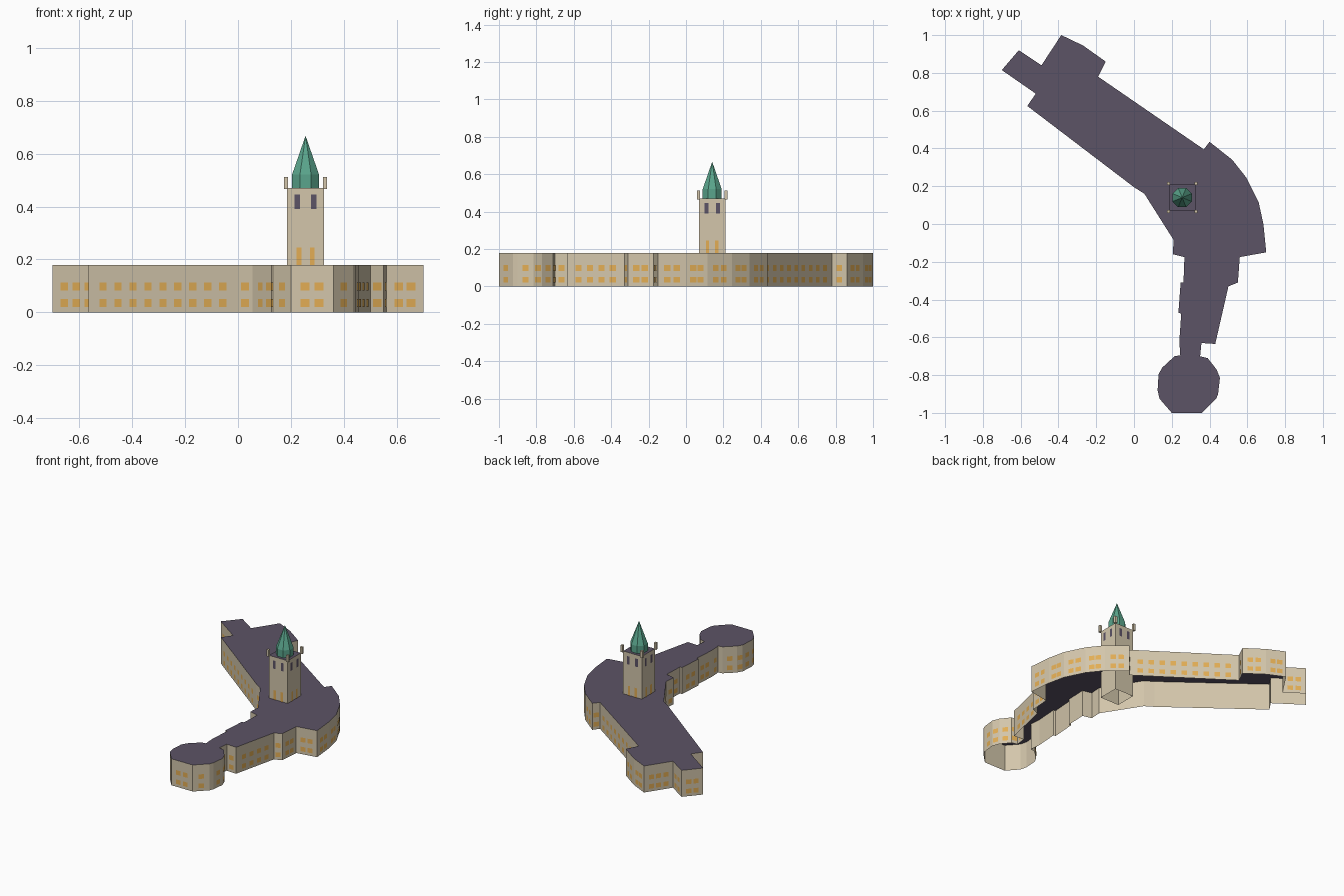
import bpy
import bmesh
from math import pi, cos
from mathutils import Vector, Matrix

default_cube = bpy.data.objects.get("Cube")
if default_cube:
    bpy.data.objects.remove(default_cube, do_unlink=True)


def make_material(name, hex_colour):
    """Flat material from an sRGB hex colour, stored as linear values."""
    channels = [int(hex_colour[i:i + 2], 16) / 255 for i in (0, 2, 4)]
    linear = [c / 12.92 if c < 0.04045 else ((c + 0.055) / 1.055) ** 2.4 for c in channels]
    material = bpy.data.materials.new(name)
    material.use_nodes = True
    material.diffuse_color = (*linear, 1)
    shader = material.node_tree.nodes["Principled BSDF"]
    shader.inputs["Base Color"].default_value = (*linear, 1)
    shader.inputs["Roughness"].default_value = 0.9
    return material


stone = make_material("pale stone", "d3c6ab")
slate = make_material("purple slate", "5c5366")
amber = make_material("amber window", "e3ae55")
copper = make_material("green copper", "5aa58c")


def finish(name, bm, *materials):
    mesh = bpy.data.meshes.new(name)
    bm.to_mesh(mesh)
    bm.free()
    for material in materials:
        mesh.materials.append(material)
    obj = bpy.data.objects.new(name, mesh)
    bpy.context.collection.objects.link(obj)
    return obj


def add_prism(bm, outline, bottom, top):
    """Vertical walls with a top cap; the underside stays open."""
    low = [bm.verts.new((x, y, bottom)) for x, y in outline]
    high = [bm.verts.new((x, y, top)) for x, y in outline]
    for i in range(len(low)):
        j = (i + 1) % len(low)
        bm.faces.new((low[i], low[j], high[j], high[i]))
    cap = bm.faces.new(high)
    cap.material_index = 1


def add_pane(bm, centre, along, width, bottom, top):
    """Window plate just proud of a wall that runs along the given direction."""
    outward = Vector((along.y, -along.x))
    middle = centre + outward * 0.002
    a = middle - along * width / 2
    b = middle + along * width / 2
    corners = ((a, bottom), (b, bottom), (b, top), (a, top))
    bm.faces.new([bm.verts.new((p.x, p.y, z)) for p, z in corners])


# Plan of the building, counter-clockwise
WING = [(-.70, .815), (-.52, .69), (-.565, .625), (0, .195), (.055, .16),
        (.21, -.085), (.205, -.16), (.267, -.175), (.262, -.31), (.247, -.31),
        (.235, -.47), (.25, -.475), (.24, -.62), (.245, -.695)]
ROTUNDA = [(.215, -.70), (.15, -.76), (.13, -.795), (.125, -.88), (.135, -.925),
           (.20, -1), (.36, -1), (.435, -.925), (.445, -.9), (.455, -.815),
           (.437, -.77), (.39, -.71)]
CURVED_SIDE = [(.35, -.70), (.357, -.63), (.43, -.635), (.50, -.33), (.55, -.31),
               (.56, -.175), (.70, -.15), (.685, 0), (.66, .115), (.595, .245),
               (.52, .34), (.40, .435), (.37, .395), (-.19, .78)]
END_BLOCK = [(-.15, .86), (-.27, .945), (-.385, 1), (-.49, .84), (-.61, .92)]
plan = [Vector(p) for p in WING + ROTUNDA + CURVED_SIDE + END_BLOCK]
ROOF_Z = 0.18

bm = bmesh.new()
add_prism(bm, plan, 0, ROOF_Z)
finish("main_building", bm, stone, slate)

# Two rows of windows, evenly spaced on every wall
bm = bmesh.new()
for start, end in zip(plan, plan[1:] + plan[:1]):
    run = end - start
    count = round(run.length / 0.075)
    for i in range(count):
        spot = start + run * (i + 1) / (count + 1)
        for sill in (0.02, 0.083):
            add_pane(bm, spot, run.normalized(), 0.034, sill, sill + 0.031)
finish("building_windows", bm, amber)

# Tower
CENTRE = Vector((0.255, 0.14))
HALF = 0.07
TOWER_Z = 0.47
corners = [CENTRE + HALF * Vector(c) for c in ((-1, -1), (1, -1), (1, 1), (-1, 1))]
bm = bmesh.new()
add_prism(bm, corners, 0, TOWER_Z)
finish("tower", bm, stone, slate)

# Paired tower windows on all four sides
lower, upper = bmesh.new(), bmesh.new()
for start, end in zip(corners, corners[1:] + corners[:1]):
    along = (end - start).normalized()
    middle = (start + end) / 2
    for side in (-1, 1):
        add_pane(lower, middle + along * side * 0.025, along, 0.018, ROOF_Z, 0.245)
        add_pane(upper, middle + along * side * 0.031, along, 0.02, 0.39, 0.445)
finish("tower_lower_windows", lower, amber)
finish("tower_belfry_openings", upper, slate)

# Corner posts
bm = bmesh.new()
for corner in corners:
    spot = CENTRE + (corner - CENTRE) * 1.05
    place = Matrix.Translation((spot.x, spot.y, 0.489)) @ Matrix.Diagonal((0.016, 0.016, 0.046, 1))
    bmesh.ops.create_cube(bm, size=1, matrix=place)
finish("tower_corner_posts", bm, stone)

# Eight-sided drum and spire
bm = bmesh.new()
radius = 0.051 / cos(pi / 8)
turn = Matrix.Rotation(pi / 8, 4, "Z")
for low, high, top_radius in ((TOWER_Z, 0.52, radius), (0.52, 0.667, 0)):
    place = Matrix.Translation((CENTRE.x, CENTRE.y, (low + high) / 2)) @ turn
    bmesh.ops.create_cone(bm, segments=8, radius1=radius, radius2=top_radius,
                          depth=high - low, matrix=place)
bmesh.ops.remove_doubles(bm, verts=bm.verts, dist=0.0001)
finish("spire", bm, copper)
